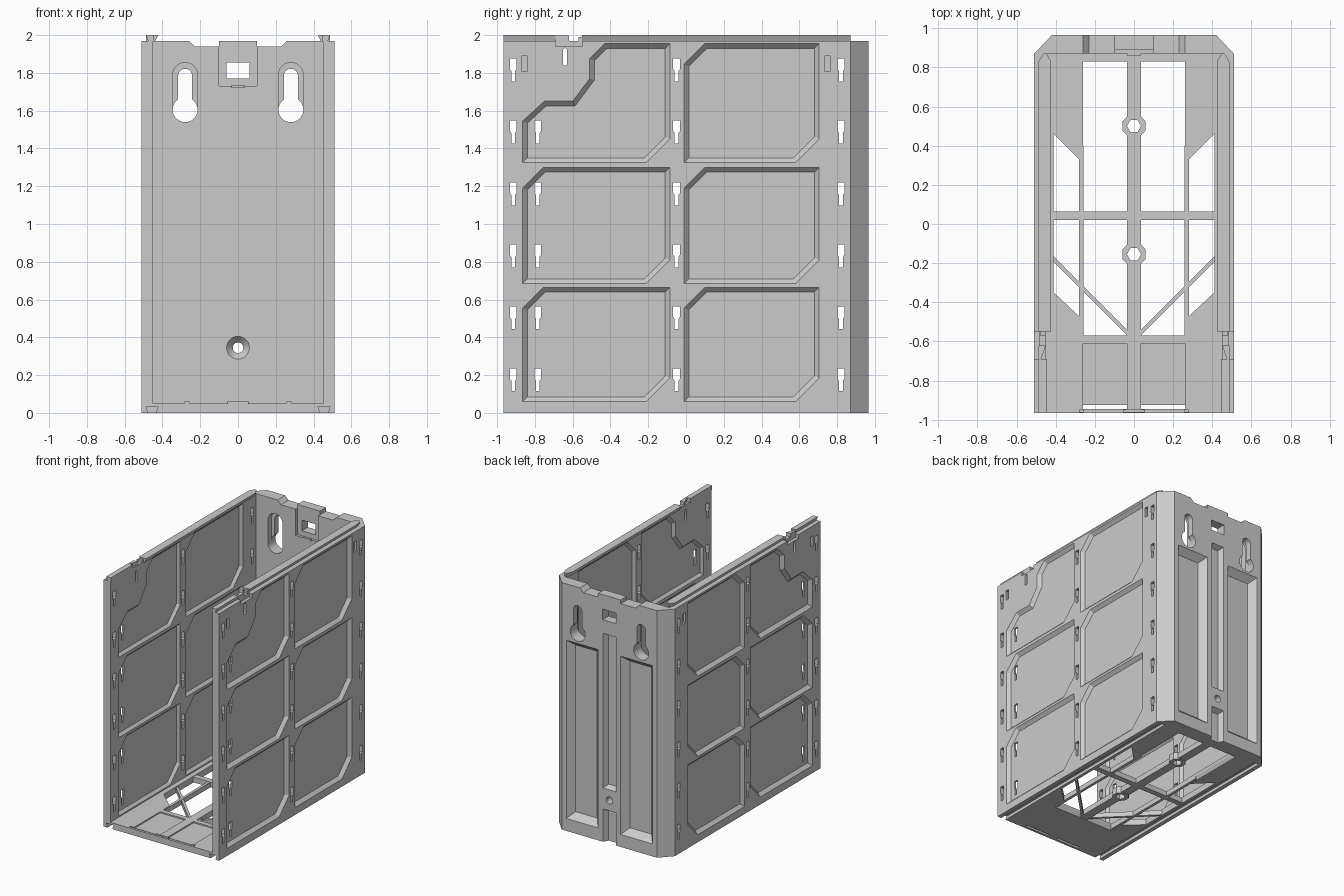
import bpy, bmesh, math
from mathutils import Vector

if "Cube" in bpy.data.objects:
    bpy.data.objects.remove(bpy.data.objects["Cube"])


def place(axis, u, v, w):
    return {'x': (w, u, v), 'y': (u, w, v), 'z': (u, v, w)}[axis]


def rect(u0, v0, u1, v1):
    return [(u0, v0), (u1, v0), (u1, v1), (u0, v1)]


def circle(u, v, r, n=28, start=0.0):
    return [(u + r * math.cos(start + math.tau * i / n),
             v + r * math.sin(start + math.tau * i / n)) for i in range(n)]


def capsule(u, v0, v1, r, n=12):
    top = [(u + r * math.cos(math.pi * i / n), v1 + r * math.sin(math.pi * i / n)) for i in range(n + 1)]
    return top + [(u - r * math.cos(math.pi * i / n), v0 - r * math.sin(math.pi * i / n)) for i in range(n + 1)]


def inset(pts, d):
    """Offset a counter-clockwise outline inwards by d with mitred corners."""
    out = []
    for i, p in enumerate(pts):
        p, a, b = Vector(p), Vector(pts[i - 1]), Vector(pts[(i + 1) % len(pts)])
        e1, e2 = (p - a).normalized(), (b - p).normalized()
        n1, n2 = Vector((-e1.y, e1.x)), Vector((-e2.y, e2.x))
        out.append(tuple(p + (n1 + n2) * (d / (1 + n1.dot(n2)))))
    return out


def flip(pts):
    return [(-u, v) for u, v in reversed(pts)]


def prism(axis, pts, a, b):
    return axis, [(pts, a), (pts, b)]


def make(name, parts):
    """One object out of solids, each lofted through its outlines."""
    bm = bmesh.new()
    for axis, rings in parts:
        loops = [[bm.verts.new(place(axis, u, v, w)) for u, v in pts] for pts, w in rings]
        n = len(loops[0])
        bm.faces.new(loops[0])
        bm.faces.new(loops[-1][::-1])
        for lo, hi in zip(loops, loops[1:]):
            for i in range(n):
                bm.faces.new((lo[i], lo[(i + 1) % n], hi[(i + 1) % n], hi[i]))
    bmesh.ops.recalc_face_normals(bm, faces=bm.faces)
    mesh = bpy.data.meshes.new(name)
    bm.to_mesh(mesh)
    bm.free()
    ob = bpy.data.objects.new(name, mesh)
    bpy.context.collection.objects.link(ob)
    return ob


def apply(ob, mod):
    bpy.context.view_layer.objects.active = ob
    bpy.ops.object.modifier_apply(modifier=mod.name)


def cut(ob, parts):
    cutter = make("cutter", parts)
    cutter.hide_render = True
    mod = ob.modifiers.new("cut", 'BOOLEAN')
    mod.operation, mod.solver, mod.object = 'DIFFERENCE', 'EXACT', cutter
    apply(ob, mod)
    bpy.data.objects.remove(cutter)


def mirror(ob):
    apply(ob, ob.modifiers.new("mirror", 'MIRROR'))


# Side wall with recessed panels on both faces
wall = make("side_walls", [prism('x', rect(-0.965, 0, 0.87, 1.97), 0.45, 0.51)])
panels = [[(-0.865, 1.325), (-0.21, 1.325), (-0.085, 1.45), (-0.085, 1.955), (-0.43, 1.955),
           (-0.51, 1.875), (-0.51, 1.77), (-0.60, 1.65), (-0.75, 1.65), (-0.865, 1.545)]]
for y0, y1 in ((-0.865, -0.085), (-0.01, 0.705)):
    for z0, z1 in ((0.06, 0.665), (0.685, 1.30), (1.325, 1.955)):
        if y0 < -0.5 and z0 > 1.3:
            continue
        panels.append([(y0, z0), (y1 - 0.125, z0), (y1, z0 + 0.125), (y1, z1), (y0 + 0.11, z1), (y0, z1 - 0.11)])
cut(wall, [('x', [(inset(p, -0.004), 0.514), (inset(p, 0.025), 0.485)]) for p in panels])
cut(wall, [('x', [(inset(p, -0.004), 0.446), (inset(p, 0.02), 0.47)]) for p in panels])

# Stepped hanging slots through the wall
slots = []
for y in (-0.915, -0.785, -0.05, 0.82):
    for row in range(6):
        t = 0.235 + 0.328 * row
        if y == -0.785 and row == 5:
            continue
        slots.append(prism('x', [(y - 0.01, t - 0.12), (y + 0.01, t - 0.12), (y + 0.01, t - 0.065),
                                 (y + 0.018, t - 0.055), (y + 0.018, t), (y - 0.018, t),
                                 (y - 0.018, t - 0.055), (y - 0.01, t - 0.065)], 0.4, 0.6))
slots.append(prism('x', capsule(-0.64, 1.85, 1.92, 0.011), 0.4, 0.6))
for y in (-0.855, 0.75):
    slots.append(prism('x', rect(y - 0.016, 1.81, y + 0.016, 1.89), 0.49, 0.6))
cut(wall, slots)

# Dovetail groove under each wall and clip notch in its top edge
groove = [(0.437, -0.01), (0.473, -0.01), (0.487, 0.034), (0.423, 0.034)]
cut(wall, [prism('y', groove, -1, 0.872),
           prism('y', rect(0.485, 1.94, 0.6, 2.1), -0.69, -0.55)])
mirror(wall)

# Dovetail rails on top of the walls
rail_end = [(0.44, 1.965), (0.47, 1.965), (0.487, 2.0), (0.423, 2.0)]
tip = [(0.45, 1.965), (0.46, 1.965), (0.463, 2.0), (0.447, 2.0)]
rail = make("top_rails", [prism('y', [(0.445, 1.965), (0.475, 1.965), (0.487, 2.0), (0.445, 2.0)], -0.965, -0.69),
                          ('y', [(rail_end, -0.55), (rail_end, 0.83), (tip, 0.87)])])
mirror(rail)
clip = make("spring_clips", [prism('z', [(0.45, -0.62), (0.475, -0.69), (0.487, -0.69), (0.487, -0.62)], 1.96, 1.998),
                             prism('z', rect(0.45, -0.57, 0.48, -0.55), 1.96, 1.99)])
mirror(clip)

# Back wall with chamfered corners and a stepped top edge
back = make("back_wall", [prism('z', [(-0.51, 0.87), (0.51, 0.87), (0.42, 0.965), (-0.42, 0.965)], 0, 1.97)])
dip = [(0.10, 1.94), (0.23, 1.94), (0.27, 1.98), (0.10, 1.98)]
cut(back, [prism('y', p, 0.8, 1.0) for p in (dip, flip(dip))])

# Long pockets and centre grooves on the outside of the back
pocket = rect(0.10, 0.10, 0.38, 1.52)
outer = [(p, 'y') for p in (pocket, flip(pocket))]
cut(back, [('y', [(inset(p, -0.005), 0.97), (inset(p, 0.045), 0.912)]) for p, _ in outer])
cut(back, [('y', [(inset(p, -0.003), 0.968), (inset(p, 0.02), 0.925)])
           for p in (rect(-0.055, 0.43, 0.055, 1.66), rect(-0.055, -0.05, 0.055, 0.26))])

# Keyholes: wide recess inside, narrow slot and round entry right through
for x in (-0.28, 0.28):
    cut(back, [prism('y', capsule(x, 1.605, 1.79, 0.065), 0.8, 0.915)])
    cut(back, [prism('y', capsule(x, 1.605, 1.785, 0.037), 0.8, 1.0)])
    cut(back, [prism('y', circle(x, 1.605, 0.066), 0.8, 1.0)])

# Countersunk screw hole and latch window
cut(back, [('y', [(circle(0, 0.345, 0.065), 0.865), (circle(0, 0.345, 0.028), 0.905),
                  (circle(0, 0.345, 0.028), 1.0)])])
cut(back, [prism('y', rect(-0.10, 1.73, 0.10, 2.0), 0.8, 0.89)])
cut(back, [prism('y', rect(-0.06, 1.77, 0.06, 1.855), 0.8, 1.0)])
make("latch_tab", [prism('y', rect(-0.035, 1.72, 0.035, 1.735), 0.862, 0.88)])

# Floor with its openings
floor = make("floor", [prism('z', rect(-0.451, -0.965, 0.451, 0.875), 0, 0.05)])
mid_hole = rect(-0.26, -0.57, 0.26, 0.87 - 0.04)
side_hole = [(0.26, -0.49), (0.41, -0.35), (0.41, 0.46), (0.26, 0.31)]
cut(floor, [('z', [(inset(mid_hole, -0.02), -0.01), (mid_hole, 0.03), (mid_hole, 0.1)])])
cut(floor, [prism('z', p, -0.1, 0.1) for p in (side_hole, flip(side_hole))])
for s in (1, -1):
    flat = rect(0.035, -0.945, 0.26, -0.61)
    slit = rect(0.035, -0.945, 0.26, -0.925)
    fix = (lambda p: p) if s == 1 else flip
    cut(floor, [prism('z', fix(flat), 0.04, 0.1)])
    cut(floor, [prism('z', fix(slit), -0.1, 0.1)])
    cut(floor, [prism('y', fix(groove), -1, 0.872)])

# Floor braces: centre spine, cross bar, thin side bars and diagonals
braces = [prism('z', rect(-0.035, -0.58, 0.035, 0.875), 0.004, 0.048),
          prism('z', rect(-0.42, 0.02, 0.42, 0.065), 0.004, 0.046)]
for fix in (lambda p: p, flip):
    braces.append(prism('z', fix(rect(0.258, -0.58, 0.28, 0.40)), 0.004, 0.044))
    for y0, y1 in ((0.07, 0.47), (-0.57, -0.17)):
        braces.append(prism('z', fix([(0.02, y0 - 0.014), (0.415, y1 - 0.014 - 0.005),
                                      (0.415, y1 + 0.009), (0.02, y0 + 0.014)]), 0.004, 0.042))
brace = make("floor_braces", braces)

# Screw bosses on the spine
holes = [(0, 0.5), (0, -0.155)]
boss = make("floor_bosses", [prism('z', circle(x, y, 0.064, 8, math.pi / 8), 0, 0.055) for x, y in holes])
for ob in (brace, boss):
    cut(ob, [prism('z', circle(x, y, 0.036, 6), -0.1, 0.1) for x, y in holes])

# Small nubs along the front lip
make("front_nubs", [prism('z', rect(x - w, -0.962, x + w, -0.947), 0.045, 0.06)
                    for x, w in ((-0.27, 0.012), (0, 0.055), (0.27, 0.012))])

# Keep hard edges, smooth the round holes
bpy.ops.object.select_all(action='SELECT')
bpy.ops.object.shade_smooth_by_angle(angle=math.radians(25))
